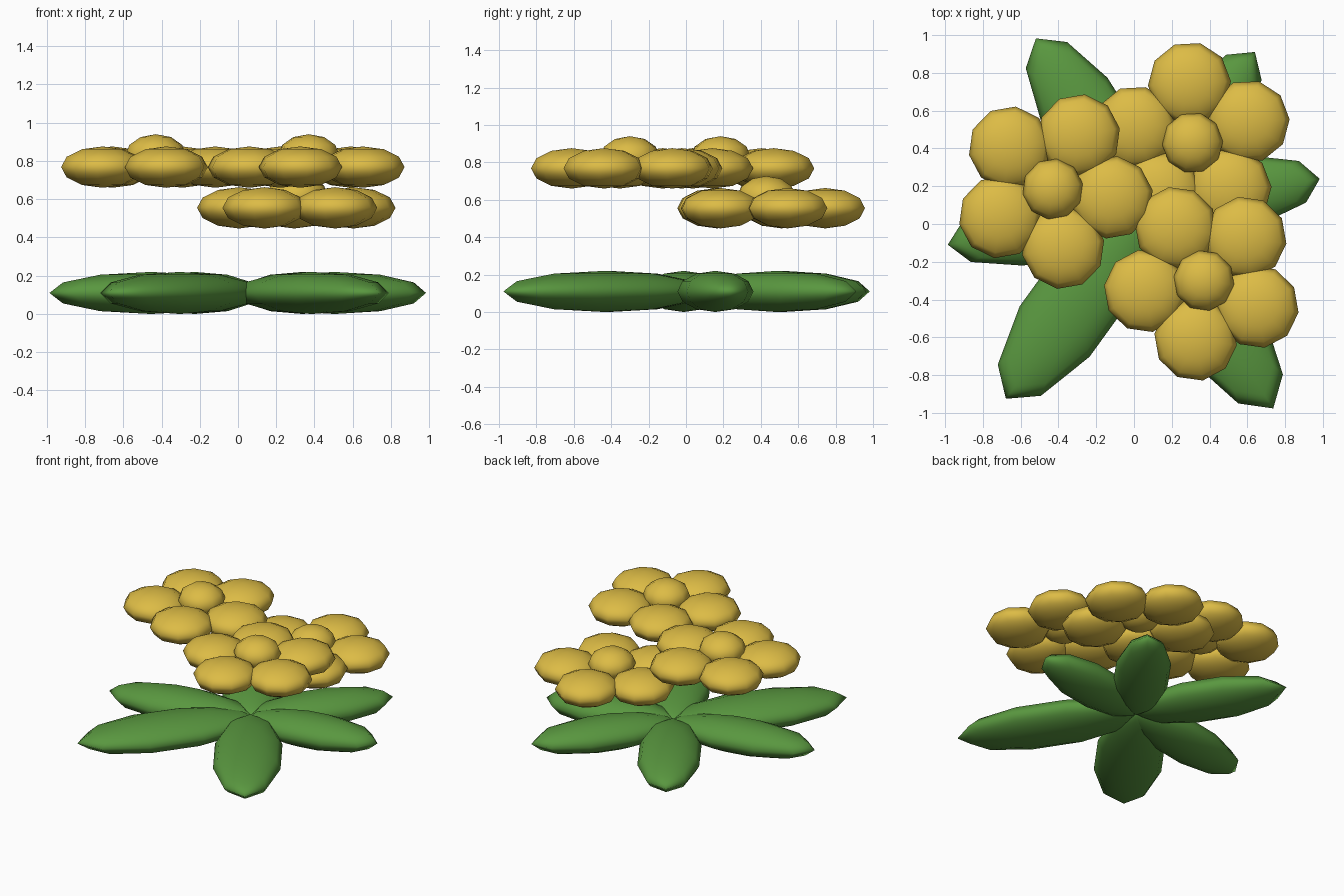
import bpy, math

if "Cube" in bpy.data.objects:
    bpy.data.objects.remove(bpy.data.objects["Cube"])


def material(name, rgb):
    m = bpy.data.materials.new(name)
    m.diffuse_color = (*rgb, 1)
    m.use_nodes = True
    m.node_tree.nodes["Principled BSDF"].inputs["Base Color"].default_value = m.diffuse_color
    return m


GOLD = material("petal gold", (0.72, 0.50, 0.06))
GREEN = material("leaf green", (0.10, 0.31, 0.05))


def blob(name, loc, scale, angle, mat):
    """Low-poly smooth ellipsoid, turned about z."""
    bpy.ops.mesh.primitive_uv_sphere_add(segments=10, ring_count=6, radius=1,
                                         location=loc, rotation=(0, 0, angle))
    o = bpy.context.object
    o.name = name
    o.scale = scale
    o.data.materials.append(mat)
    bpy.ops.object.shade_smooth()
    return o


# Leaves: from the shared root to each flat tip (x, y, half width)
root = (0.05, 0.08)
tips = [(-0.505, 0.96, 0.22), (0.625, 0.89, 0.195), (0.96, 0.235, 0.19),
        (0.72, -0.95, 0.24), (-0.66, -0.90, 0.24), (-0.96, -0.105, 0.19)]
for i, (tx, ty, w) in enumerate(tips):
    dx, dy = tx - root[0], ty - root[1]
    half = math.hypot(dx, dy) / 2 / math.cos(math.radians(18))
    blob(f"leaf_{i + 1}", (root[0] + dx / 2, root[1] + dy / 2, 0.11),
         (w, half, 0.11), math.atan2(dy, dx) - math.pi / 2, GREEN)

# Flowers: centre, petal height, angle of the first petal
flowers = [(-0.43, 0.185, 0.768, 64), (0.31, 0.43, 0.555, 21),
           (0.37, -0.30, 0.768, 46)]
for f, (x, y, z, start) in enumerate(flowers):
    for k in range(5):
        a = math.radians(start + 72 * k)
        blob(f"flower_{f + 1}_petal_{k + 1}",
             (x + 0.315 * math.cos(a), y + 0.315 * math.sin(a), z),
             (0.22, 0.22, 0.108), a, GOLD)
    blob(f"flower_{f + 1}_centre", (x, y, z + 0.06), (0.162, 0.162, 0.112),
         math.radians(start), GOLD)
